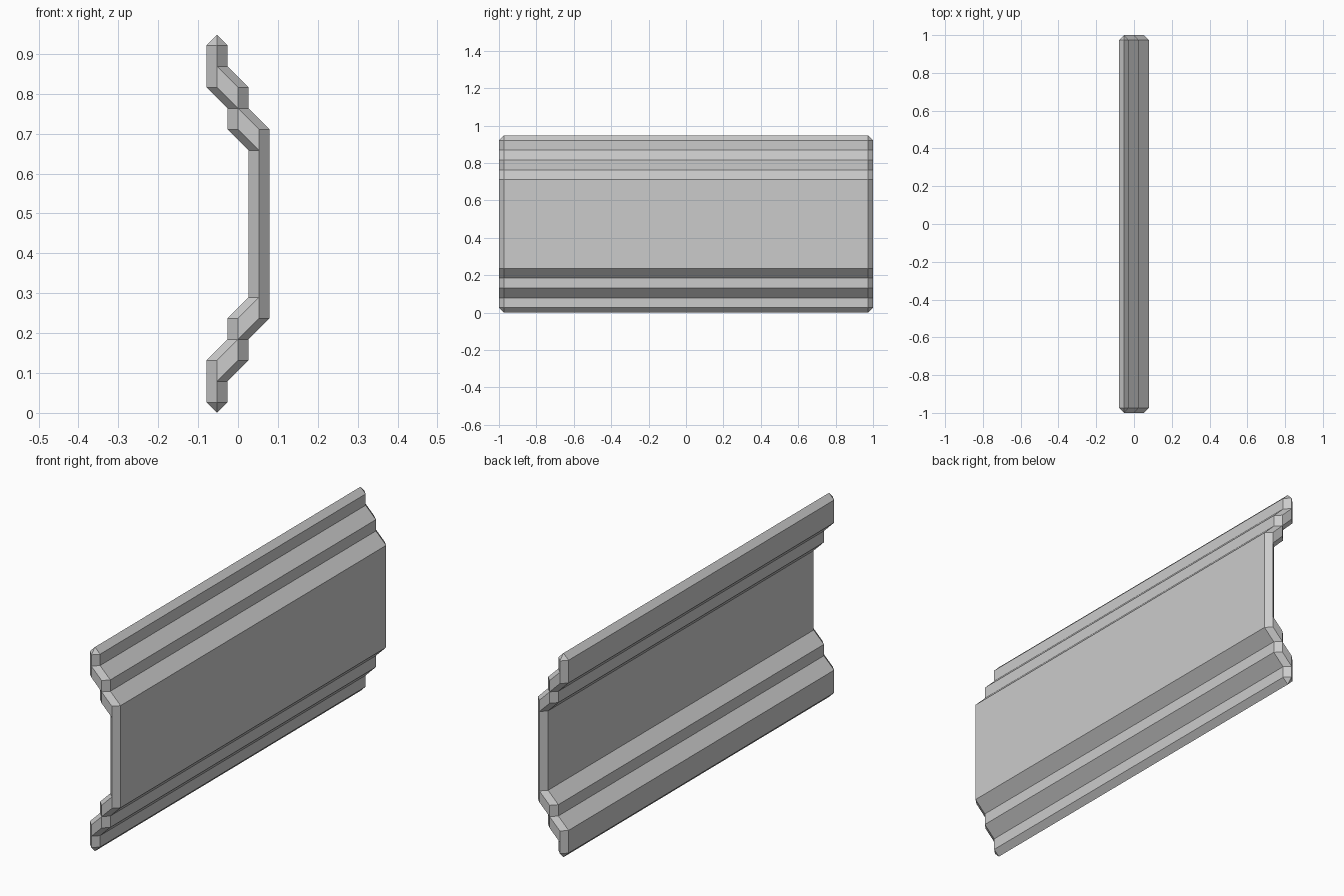
import bpy
import bmesh

if "Cube" in bpy.data.objects:
    bpy.data.objects.remove(bpy.data.objects["Cube"])

U = 1 / 38          # grid unit of the profile
H = 36              # height in units

# Upper half of the outline: (x, z, inset x, inset z), right side up, then left side down
upper = [(x, z, x - 1, z) for x, z in
         [(3, 25), (3, 27), (1, 29), (1, 31), (-1, 33), (-1, 35)]]
upper += [(-2, 36, -2, 35)]
upper += [(x, z, x + 1, z) for x, z in
          [(-3, 35), (-3, 33), (-3, 31), (-1, 29), (-1, 27), (1, 25)]]
ring = upper + [(x, H - z, ix, H - iz) for x, z, ix, iz in reversed(upper)]

# Slanted flat end faces at the steps
flats = [[(-2, 33), (0, 31), (0, 29), (-2, 31)],
         [(0, 29), (2, 27), (2, 25), (0, 27)]]
flats += [[(x, H - z) for x, z in f] for f in flats]

bm = bmesh.new()


def vert(x, y, z):
    return bm.verts.new((x * U, y * U, z * U))


def bridge(a, b):
    for i in range(len(a)):
        j = (i + 1) % len(a)
        bm.faces.new((a[i], a[j], b[j], b[i]))


# Long body
front = [vert(x, -37, z) for x, z, _, _ in ring]
back = [vert(x, 37, z) for x, z, _, _ in ring]
bridge(front, back)

# Bevelled ends
for loop, y in ((front, -38), (back, 38)):
    bridge(loop, [vert(ix, y, iz) for _, _, ix, iz in ring])
    for f in flats:
        bm.faces.new([vert(x, y, z) for x, z in f])

# Weld and clean up coplanar splits
bmesh.ops.remove_doubles(bm, verts=bm.verts[:], dist=1e-4)
bmesh.ops.recalc_face_normals(bm, faces=bm.faces[:])
bmesh.ops.dissolve_limit(bm, angle_limit=0.01, verts=bm.verts[:], edges=bm.edges[:])

mesh = bpy.data.meshes.new("stepped_panel")
bm.to_mesh(mesh)
bm.free()
panel = bpy.data.objects.new("stepped_panel", mesh)
bpy.context.collection.objects.link(panel)
